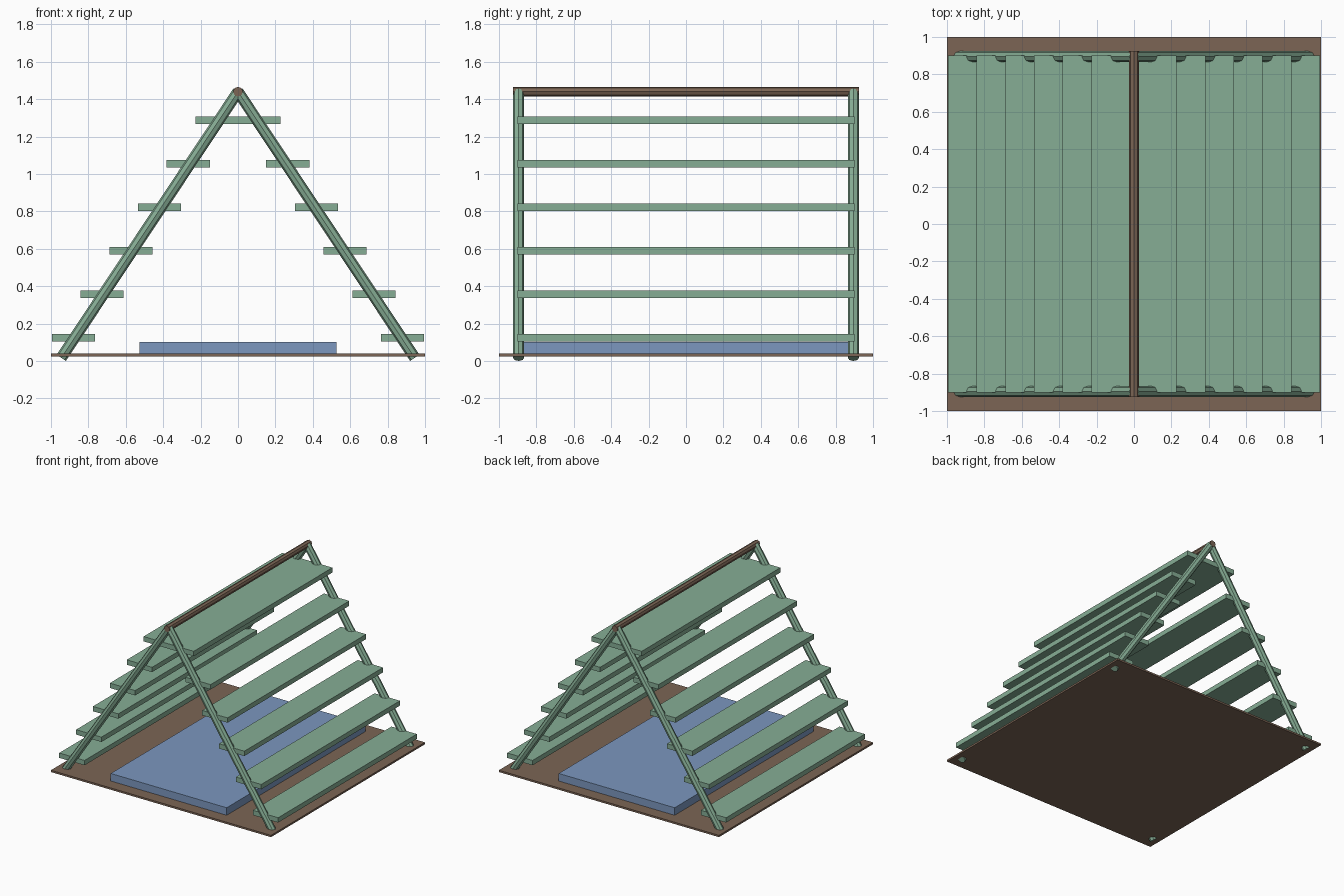
import bpy
from mathutils import Vector

if "Cube" in bpy.data.objects:
    bpy.data.objects.remove(bpy.data.objects["Cube"])


def material(name, color):
    m = bpy.data.materials.new(name)
    m.diffuse_color = (*color, 1)
    m.use_nodes = True
    m.node_tree.nodes["Principled BSDF"].inputs["Base Color"].default_value = m.diffuse_color
    return m


green = material("sage_paint", (0.24, 0.42, 0.30))
brown = material("brown_wood", (0.20, 0.13, 0.09))
blue = material("blue_fabric", (0.20, 0.31, 0.52))


def box(name, lo, hi, mat):
    lo, hi = Vector(lo), Vector(hi)
    bpy.ops.mesh.primitive_cube_add(size=1, location=(lo + hi) / 2)
    ob = bpy.context.object
    ob.name = name
    ob.scale = hi - lo
    bpy.ops.object.transform_apply(location=False, rotation=False, scale=True)
    ob.data.materials.append(mat)


def rod(name, a, b, radius, mat):
    a, b = Vector(a), Vector(b)
    bpy.ops.mesh.primitive_cylinder_add(vertices=8, radius=radius,
                                        depth=(b - a).length, location=(a + b) / 2)
    ob = bpy.context.object
    ob.name = name
    ob.rotation_euler = (b - a).to_track_quat('Z', 'Y').to_euler()
    ob.data.materials.append(mat)


# Floor board and mattress
box("floor_board", (-1, -1, 0.025), (1, 1, 0.04), brown)
box("mattress", (-0.527, -0.9, 0.04), (0.527, 0.9, 0.102), blue)

# Ridge pole along the top
rod("ridge_pole", (0, -0.925, 1.44), (0, 0.925, 1.44), 0.026, brown)

for sx, side in ((-1, "left"), (1, "right")):
    # Leaning poles at both gable ends
    for y, end in ((-0.895, "front"), (0.895, "back")):
        rod(f"{end}_{side}_pole", (sx * 0.945, y, 0.017), (0, y, 1.44), 0.03, green)
    # Horizontal slats stepping up each slope
    for i in range(6):
        x = sx * (0.88 - 0.1535 * i)
        z = 0.125 + 0.2324 * i
        box(f"{side}_slat_{i + 1}", (x - 0.115, -0.9, z - 0.02),
            (x + 0.115, 0.9, z + 0.02), green)
